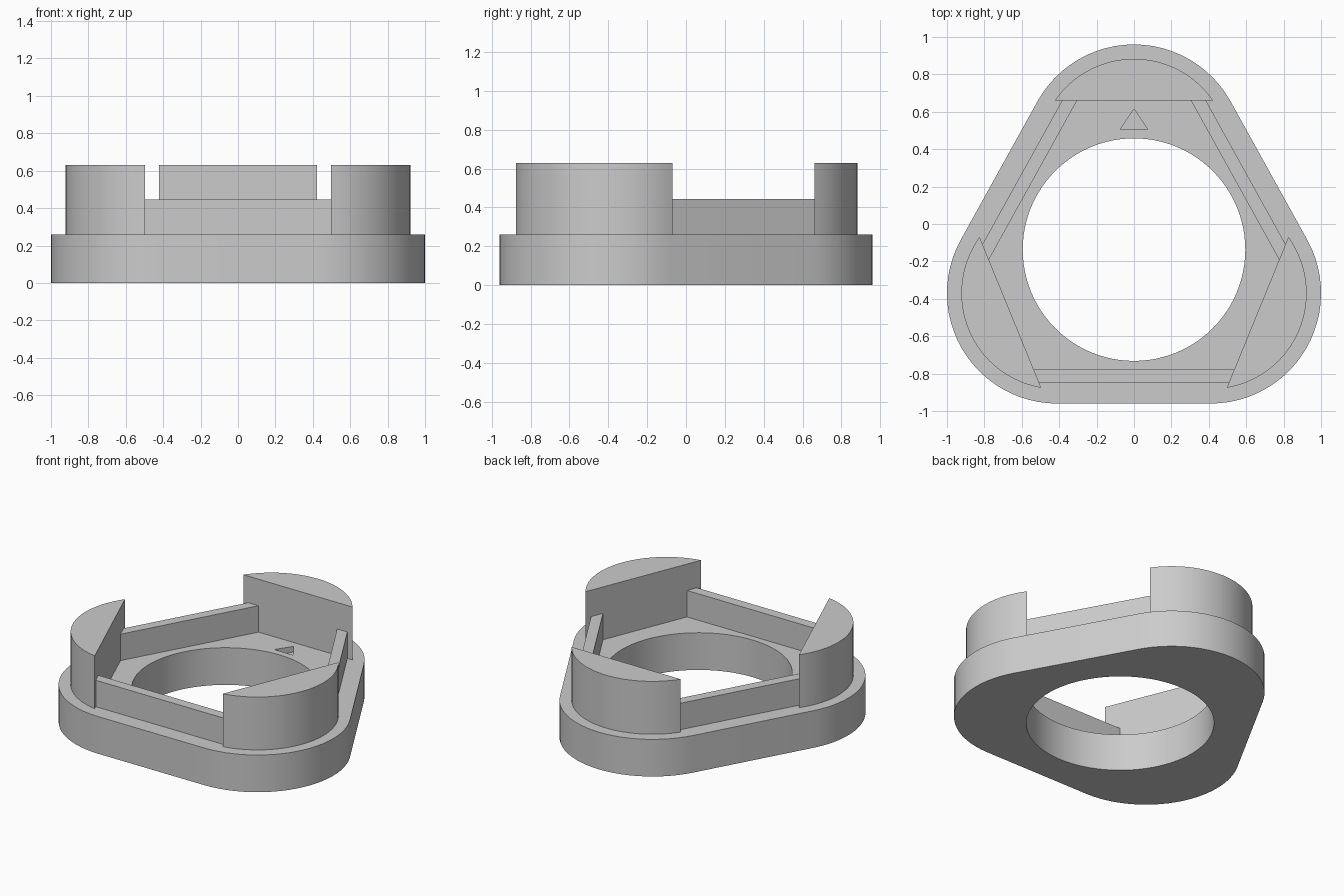
import bpy, bmesh
from math import atan2, cos, sin, pi, radians
from mathutils import Vector

if "Cube" in bpy.data.objects:
    bpy.data.objects.remove(bpy.data.objects["Cube"])

BASE_TOP, WALL_TOP, POST_TOP = 0.26, 0.445, 0.63
CORNER_R, POST_R = 0.59, 0.513
CORNERS = [Vector((-0.41, -0.37)), Vector((0.41, -0.37)), Vector((0, 0.37))]

grey = bpy.data.materials.new("plain grey")
grey.use_nodes = True
grey.diffuse_color = (0.6, 0.6, 0.6, 1)
grey.node_tree.nodes["Principled BSDF"].inputs["Base Color"].default_value = grey.diffuse_color


def arc(centre, radius, start, end, steps):
    """Points counter-clockwise from start to end angle."""
    if end < start:
        end += 2 * pi
    angles = [start + (end - start) * i / steps for i in range(steps + 1)]
    return [centre + radius * Vector((cos(a), sin(a))) for a in angles]


def prism(name, outline, low, high):
    """Extrude a flat outline upward."""
    bm = bmesh.new()
    face = bm.faces.new([bm.verts.new((p[0], p[1], low)) for p in outline])
    top = bmesh.ops.extrude_face_region(bm, geom=[face])["geom"]
    verts = [v for v in top if isinstance(v, bmesh.types.BMVert)]
    bmesh.ops.translate(bm, verts=verts, vec=(0, 0, high - low))
    bmesh.ops.recalc_face_normals(bm, faces=bm.faces)
    mesh = bpy.data.meshes.new(name)
    bm.to_mesh(mesh)
    bm.free()
    mesh.materials.append(grey)
    obj = bpy.data.objects.new(name, mesh)
    bpy.context.collection.objects.link(obj)
    return obj


def activate(obj):
    bpy.ops.object.select_all(action="DESELECT")
    obj.select_set(True)
    bpy.context.view_layer.objects.active = obj


def smooth(obj):
    activate(obj)
    bpy.ops.object.shade_smooth_by_angle(angle=radians(30))


def cut(obj, cutter):
    mod = obj.modifiers.new("cut", "BOOLEAN")
    mod.operation, mod.solver, mod.object = "DIFFERENCE", "EXACT", cutter
    activate(obj)
    bpy.ops.object.modifier_apply(modifier=mod.name)
    bpy.data.objects.remove(cutter)


# Rounded triangular base: one arc per corner, between the outward edge normals
outline = []
for i, c in enumerate(CORNERS):
    before, after = c - CORNERS[i - 1], CORNERS[(i + 1) % 3] - c
    outline += arc(c, CORNER_R, atan2(-before.x, before.y), atan2(-after.x, after.y), 24)
base = prism("base_plate", outline, 0, BASE_TOP)

# Round opening and shallow triangular pointer pocket
cut(base, prism("opening_cutter", arc(Vector((0, -0.137)), 0.595, 0, 2 * pi, 96)[:-1], -0.1, 0.5))
cut(base, prism("pointer_cutter", [(-0.073, 0.505), (0.073, 0.505), (0, 0.615)], BASE_TOP - 0.04, 0.5))
smooth(base)


# Segment posts: circular arcs closed by a straight inner chord
def post(name, centre, first, last):
    a, b = [atan2(p[1] - centre.y, p[0] - centre.x) for p in (first, last)]
    smooth(prism(name, arc(centre, POST_R, a, b, 32), BASE_TOP, POST_TOP))


post("right_post", CORNERS[0], (-0.825, -0.07), (-0.495, -0.87))
post("left_post", CORNERS[1], (0.495, -0.87), (0.825, -0.07))
post("back_post", CORNERS[2], (0.42, 0.66), (-0.42, 0.66))

# Thin walls running between the posts, ends buried inside them
for i, name in enumerate(["front_wall", "left_wall", "right_wall"]):
    a, b = CORNERS[i], CORNERS[(i + 1) % 3]
    along = (b - a).normalized()
    out = Vector((along.y, -along.x))
    a, b = a - along * 0.13, b + along * 0.13
    prism(name, [a + out * 0.477, b + out * 0.477, b + out * 0.407, a + out * 0.407],
          BASE_TOP, WALL_TOP)
